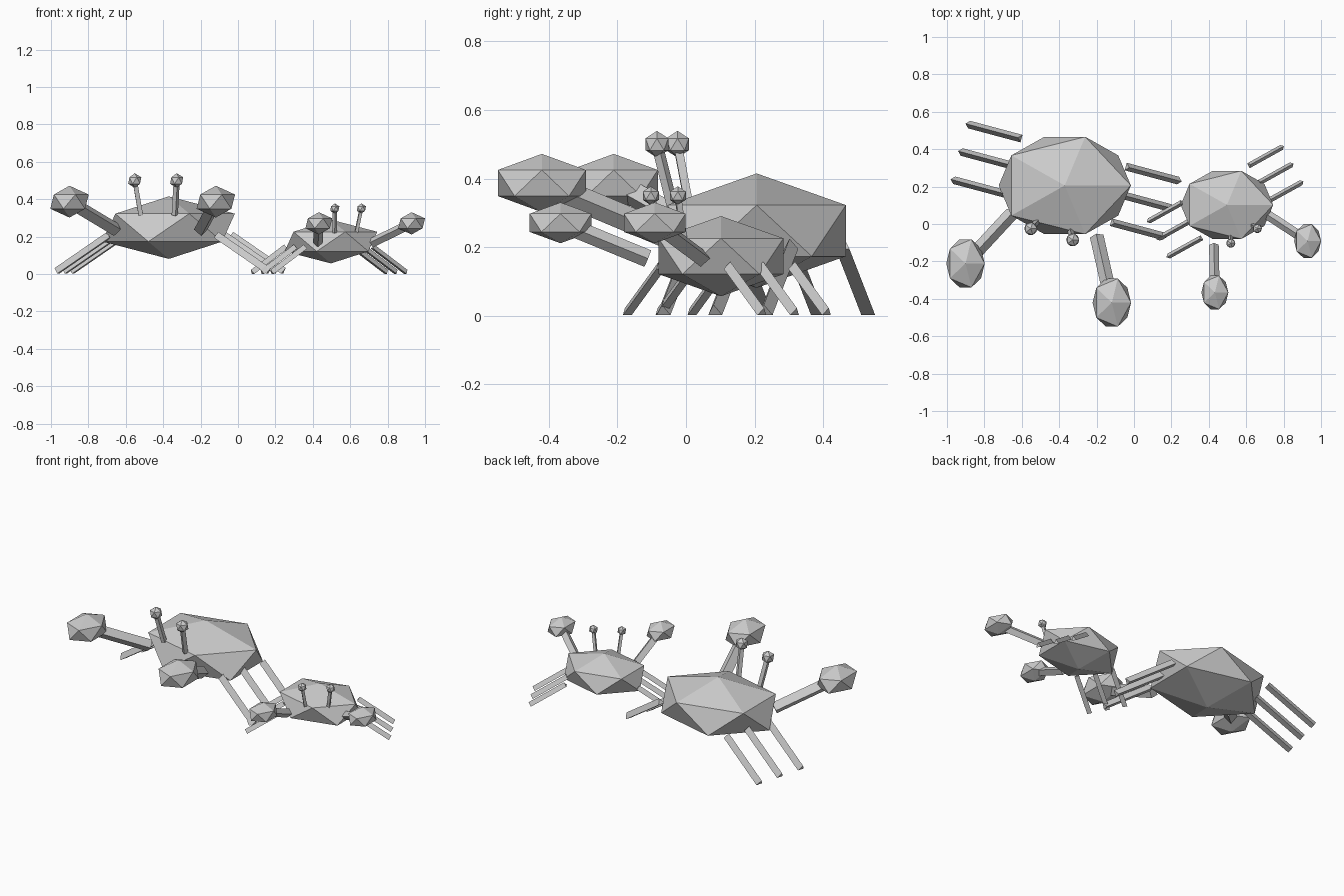
import bpy, bmesh
from math import sin, cos, tau, radians
from mathutils import Vector, Matrix

cube = bpy.data.objects.get("Cube")
if cube:
    bpy.data.objects.remove(cube, do_unlink=True)

grey = bpy.data.materials.new("shell grey")
grey.use_nodes = True
grey.diffuse_color = (0.6, 0.6, 0.6, 1)
grey.node_tree.nodes["Principled BSDF"].inputs["Base Color"].default_value = (0.6, 0.6, 0.6, 1)


def finish(bm, name):
    bmesh.ops.recalc_face_normals(bm, faces=bm.faces)
    mesh = bpy.data.meshes.new(name)
    bm.to_mesh(mesh)
    bm.free()
    mesh.materials.append(grey)
    bpy.context.collection.objects.link(bpy.data.objects.new(name, mesh))


def gem(name, centre, size):
    """Twenty-sided solid stretched along the world axes."""
    bm = bmesh.new()
    bmesh.ops.create_icosphere(bm, subdivisions=1, radius=1)
    bmesh.ops.transform(bm, matrix=Matrix.Translation(centre) @ Matrix.Diagonal((*size, 1)), verts=bm.verts)
    finish(bm, name)


def rod(name, start, end, radius, sides):
    """Straight prism between two points, one ridge on top."""
    bm = bmesh.new()
    turn = (end - start).to_track_quat('Z', 'Y')
    rings = []
    for p in (start, end):
        rings.append([bm.verts.new(p + turn @ Vector((sin(tau * i / sides), cos(tau * i / sides), 0)) * radius)
                      for i in range(sides)])
    for ring in rings:
        bm.faces.new(ring)
    for i in range(sides):
        j = (i + 1) % sides
        bm.faces.new((rings[0][i], rings[0][j], rings[1][j], rings[1][i]))
    finish(bm, name)


def crab(label, x, y, angle, scale):
    place = (Matrix.Translation((x, y, 0)) @ Matrix.Rotation(radians(angle), 4, 'Z')
             @ Matrix.Scale(scale, 4))

    def at(*p):
        return place @ Vector(p)

    def sized(*s):
        return Vector(s) * scale

    gem(label + "_body", at(0, 0, 0.248), sized(0.395, 0.306, 0.167))
    for side, s in (("left", 1), ("right", -1)):
        part = f"{label}_{side}_"
        # Claw and its arm
        claw = at(s * 0.405, -0.54, 0.387)
        gem(part + "claw", claw, sized(0.115, 0.151, 0.085))
        rod(part + "arm", at(s * 0.235, -0.218, 0.238), claw, 0.037 * scale, 4)
        # Eye on a stalk
        eye = at(s * 0.116, -0.27, 0.5)
        gem(part + "eye", eye, sized(0.039, 0.039, 0.039))
        rod(part + "eye_stalk", at(s * 0.094, -0.228, 0.315), eye, 0.017 * scale, 4)
        # Three parallel legs
        for name, ly in (("front", -0.126), ("middle", 0.03), ("back", 0.182)):
            rod(part + name + "_leg", at(s * 0.295, ly, 0.205), at(s * 0.585, ly, 0.012),
                0.024 * scale, 3)


crab("large_crab", -0.37, 0.206, -15, 1.0)
crab("small_crab", 0.497, 0.102, 29, 0.7)
